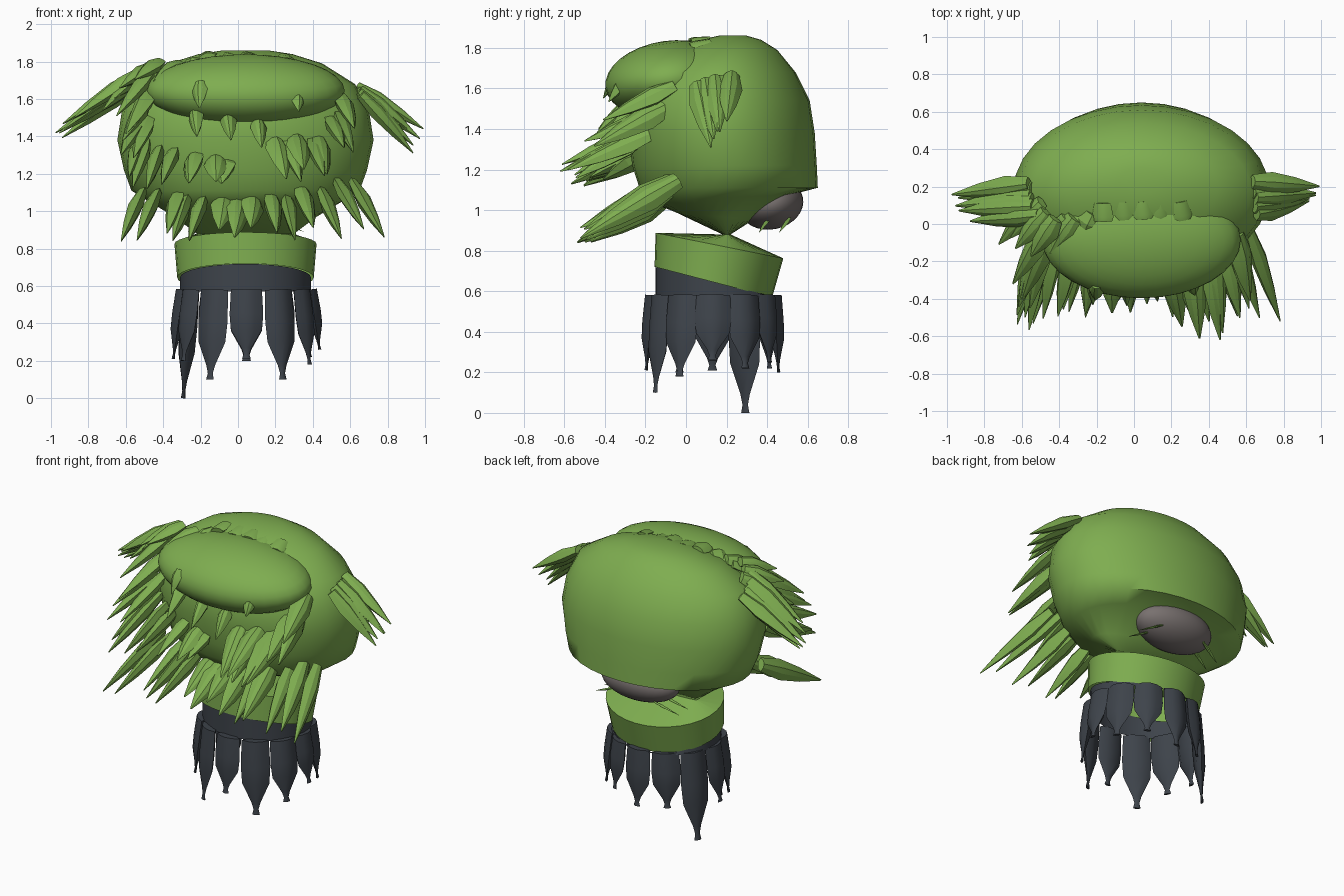
import bpy, bmesh, math, random
from mathutils import Vector

if "Cube" in bpy.data.objects:
    bpy.data.objects.remove(bpy.data.objects["Cube"])

random.seed(4)


def material(name, rgb):
    m = bpy.data.materials.new(name)
    m.diffuse_color = (*rgb, 1)
    m.use_nodes = True
    m.node_tree.nodes["Principled BSDF"].inputs["Base Color"].default_value = m.diffuse_color
    return m


GREEN = material("leaf green", (0.21, 0.42, 0.08))
DARK = material("charcoal", (0.048, 0.057, 0.07))
GREY = material("warm grey", (0.19, 0.165, 0.16))


def finish(bm, name, mat, angle=40, inward=False):
    bmesh.ops.recalc_face_normals(bm, faces=bm.faces)
    if inward:
        bmesh.ops.reverse_faces(bm, faces=bm.faces)
    me = bpy.data.meshes.new(name)
    bm.to_mesh(me)
    bm.free()
    ob = bpy.data.objects.new(name, me)
    bpy.context.collection.objects.link(ob)
    me.materials.append(mat)
    bpy.ops.object.select_all(action='DESELECT')
    ob.select_set(True)
    bpy.context.view_layer.objects.active = ob
    bpy.ops.object.shade_smooth_by_angle(angle=math.radians(angle))
    return ob


def bridge(bm, rings, caps=True):
    for a, b in zip(rings, rings[1:]):
        n = len(a)
        for i in range(n):
            bm.faces.new((a[i], a[(i + 1) % n], b[(i + 1) % n], b[i]))
    if caps:
        bm.faces.new(rings[0])
        bm.faces.new(rings[-1])


def loft(name, mat, sections, sides=32, caps=True, angle=40, inward=False):
    """sections: z, centre x, centre y, radius x, radius y, slope of z along y"""
    bm = bmesh.new()
    rings = []
    for z, cx, cy, rx, ry, slope in sections:
        ring = []
        for i in range(sides):
            a = math.tau * i / sides
            y = ry * math.sin(a)
            ring.append(bm.verts.new((cx + rx * math.cos(a), cy + y, z + slope * y)))
        rings.append(ring)
    bridge(bm, rings, caps)
    return finish(bm, name, mat, angle, inward)


def ellipsoid(name, mat, centre, radii, tilt=0):
    bm = bmesh.new()
    bmesh.ops.create_uvsphere(bm, u_segments=32, v_segments=16, radius=1)
    for v in bm.verts:
        v.co = Vector([c * r for c, r in zip(v.co, radii)])
        y, z = v.co.y, v.co.z
        v.co.y = y * math.cos(tilt) - z * math.sin(tilt)
        v.co.z = y * math.sin(tilt) + z * math.cos(tilt)
        v.co += Vector(centre)
    return finish(bm, name, mat)


LEAF = ((0, .65), (.3, 1), (.65, .66), (1, .07))
STUB = ((0, .75), (.75, 1), (1, .85))
TALON = ((0, .92), (.35, 1), (.58, .92), (.84, .3), (.93, .17), (1, .26))


def feather(bm, root, tip, width, thick, outward, profile=LEAF):
    root, tip = Vector(root), Vector(tip)
    d = (tip - root).normalized()
    side = d.cross(Vector(outward)).normalized()
    up = side.cross(d)
    rings = []
    for t, w in profile:
        p = root.lerp(tip, t)
        rings.append([bm.verts.new(p + side * (u * width * w / 2) + up * (v * thick * w / 2))
                      for u, v in ((-1, 0), (-.5, .75), (0, 1), (.5, .75), (1, 0), (.5, -.7), (-.5, -.7))])
    bridge(bm, rings)


def along(points, t):
    s = t * (len(points) - 1)
    i = min(int(s), len(points) - 2)
    return Vector(points[i]).lerp(Vector(points[i + 1]), s - i)


def feather_row(name, n, roots, tips, width=.135, thick=.09, jitter=.045, profile=LEAF):
    bm = bmesh.new()
    for i in range(n):
        t = i / max(n - 1, 1)
        root = along(roots, t)
        shake = Vector([random.uniform(-jitter, jitter) for _ in range(3)])
        tip = along(tips, t) + shake
        outward = (root - Vector((.04, .2, 1.35))).normalized() + Vector((0, 0, .5)) + shake * 8
        feather(bm, root + shake * .5, tip, width, thick, outward, profile)
    finish(bm, name, GREEN, 25)


# head: broad dome with a rounded-off underside that pinches into the neck
loft("head", GREEN, [
    (.88, .04, .2, .26, .02, 0), (.97, .04, .14, .38, .19, -.1), (1.06, .04, .17, .53, .355, .05),
    (1.11, .04, .21, .61, .44, 0), (1.22, .04, .19, .65, .455, 0),
    (1.38, .04, .175, .685, .46, 0), (1.54, .04, .165, .66, .445, 0),
    (1.68, .04, .17, .585, .37, 0), (1.79, .04, .20, .41, .25, 0),
    (1.84, .04, .22, .25, .15, 0), (1.86, .04, .23, .12, .07, 0)], angle=65)

# forehead bulge
ellipsoid("forehead", GREEN, (.04, -.085, 1.645), (.53, .315, .19), math.radians(8))

# grey patch below the back of the head
ellipsoid("under_patch", GREY, (.04, .42, 1.03), (.27, .16, .125), math.radians(12))

# neck and open collar, turned inside out at the pinch
loft("neck", GREEN, [(.88, .04, .2, .26, .02, 0), (.825, .04, .165, .38, .315, -.2),
                     (.645, .04, .135, .365, .29, -.26)], caps=False, inward=True)
loft("cuff", DARK, [(.57, .04, .15, .35, .30, 0), (.645, .04, .145, .35, .295, -.25)], caps=False)

# dark hanging feathers around the cuff
bm = bmesh.new()
ends = [.26, .22, .25, .20, .22, .0, .21, .20, .10, .21, .10, .18]
for i, end in enumerate(ends):
    a = math.tau * i / 12
    c, s = math.cos(a), math.sin(a)
    feather(bm, (.045 + .34 * c, .135 + .30 * s, .58), (.045 + .39 * c, .13 + .325 * s, end),
            .18, .08, (c, s, 0), TALON)
finish(bm, "hanging_feathers", DARK, 35)

# green feather rows: name, count, root path, tip path
feather_row("lower_feathers", 14,
            [(-.5, -.04, 1.1), (.03, -.16, 1.05), (.6, -.04, 1.15)],
            [(-.6, -.5, .85), (.0, -.44, .88), (.75, -.52, .87)])
feather_row("left_cheek_feathers", 6,
            [(-.5, -.1, 1.37), (-.05, -.23, 1.27)],
            [(-.57, -.56, 1.16), (-.06, -.42, 1.17)])
feather_row("right_cheek_feathers", 8,
            [(.2, -.23, 1.4), (.43, -.17, 1.37), (.56, -.08, 1.6)],
            [(.27, -.57, 1.19), (.48, -.6, 1.21), (.64, -.45, 1.42)])
feather_row("left_brow_feathers", 6,
            [(-.47, -.05, 1.72), (-.52, -.07, 1.38)],
            [(-.64, -.36, 1.5), (-.57, -.48, 1.22)])
feather_row("crown_left_feathers", 7,
            [(-.24, .06, 1.81), (-.42, .04, 1.77), (-.52, .12, 1.73)],
            [(-.34, -.1, 1.76), (-.55, -.15, 1.66), (-.70, -.1, 1.58)])
feather_row("left_ear_feathers", 6,
            [(-.56, .22, 1.66), (-.52, .05, 1.74)],
            [(-.97, .17, 1.40), (-.90, .02, 1.48)], width=.12, jitter=.025)
feather_row("right_ear_feathers", 5,
            [(.63, .22, 1.66), (.65, .05, 1.62)],
            [(.985, .19, 1.43), (.93, .11, 1.31)], width=.12, jitter=.02)
feather_row("crown_feathers", 5,
            [(-.17, .11, 1.84), (.25, .12, 1.83)],
            [(-.17, .01, 1.83), (.26, .02, 1.81)], width=.12, thick=.05, jitter=.012, profile=STUB)
feather_row("forehead_feathers", 2,
            [(-.2, -.33, 1.69), (.31, -.3, 1.65)],
            [(-.2, -.41, 1.55), (.32, -.39, 1.54)], width=.09, thick=.06, jitter=.01)
feather_row("mouth_feathers", 3,
            [(-.22, -.25, 1.55), (.1, -.25, 1.49)],
            [(-.21, -.44, 1.41), (.12, -.42, 1.34)], width=.09, jitter=.01)

# thin whiskers beside the grey patch
bm = bmesh.new()
for k in (-1, 1):
    for y in (.36, .46):
        feather(bm, (.04 + .16 * k, y + .05, .96), (.04 + .31 * k, y, .89), .025, .015, (0, 0, 1))
finish(bm, "whiskers", GREEN)
